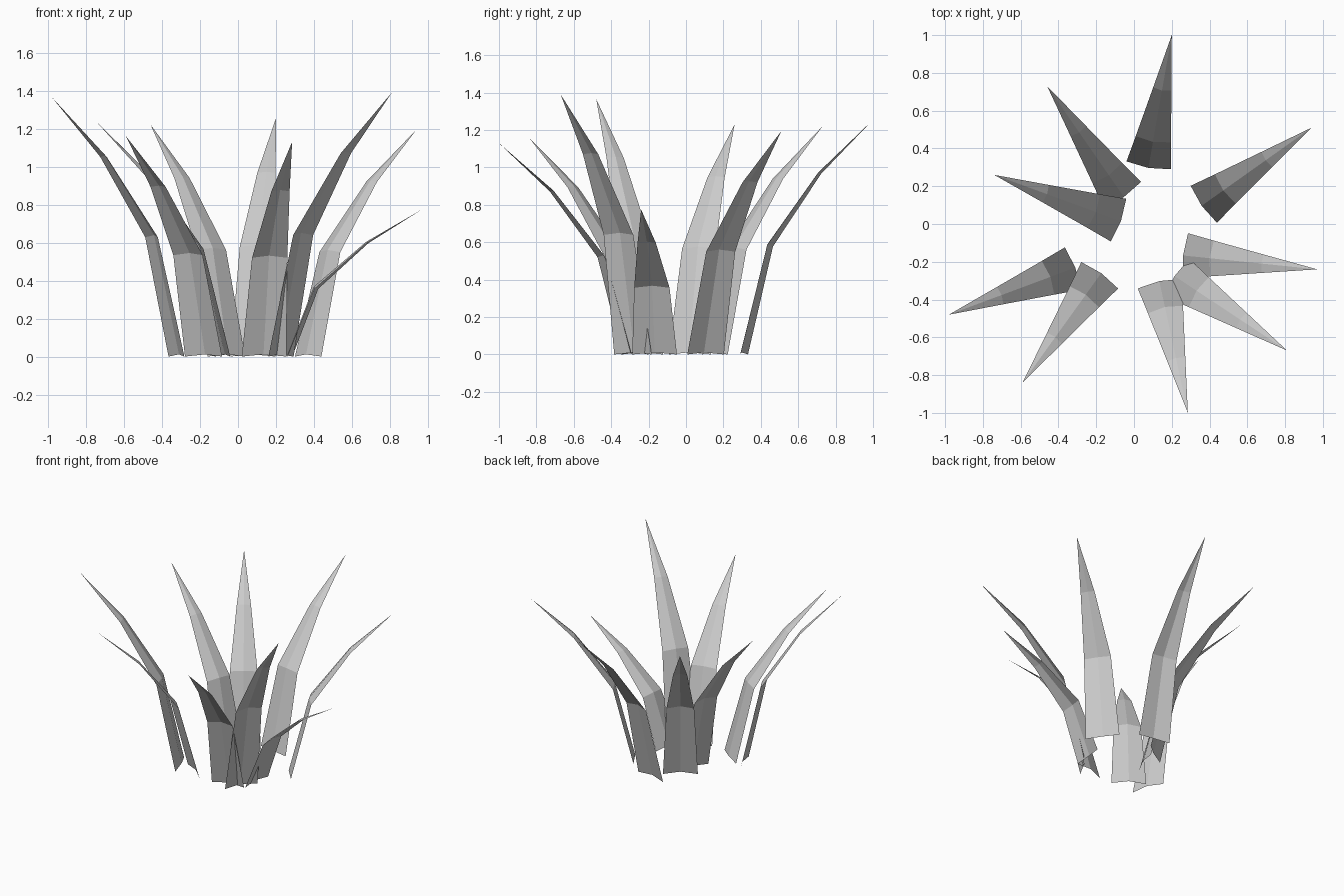
import bpy, bmesh
from math import radians, cos, sin

if "Cube" in bpy.data.objects:
    bpy.data.objects.remove(bpy.data.objects["Cube"])

# One plain colour for all leaves
grey = bpy.data.materials.new("leaf_grey")
grey.diffuse_color = (0.6, 0.6, 0.6, 1)
grey.use_nodes = True
grey.node_tree.nodes["Principled BSDF"].inputs["Base Color"].default_value = grey.diffuse_color

# Leaf profile rows: outward reach, height fraction, half width, crease lift
ROWS = [(0.0, 0.0, 0.12, 0.014), (0.14, 0.46, 0.095, 0.014), (0.41, 0.77, 0.049, 0.008)]
REACH = 0.70

# Leaves: tip x, tip y, heading in degrees, height
LEAVES = [
    (0.20, 1.00, 80, 1.255), (-0.46, 0.73, 124.7, 1.22), (-0.74, 0.26, 160, 1.23),
    (-0.98, -0.48, 200.4, 1.365), (-0.59, -0.84, 234.3, 1.16), (0.285, -1.00, -77.8, 1.13),
    (0.81, -0.67, -33.5, 1.39), (0.97, -0.24, -5.9, 0.775), (0.94, 0.51, 35.4, 1.195),
]


def make_leaf(index, tip_x, tip_y, heading, height):
    """Bent, tapering leaf with a shallow centre crease."""
    c, s = cos(radians(heading)), sin(radians(heading))
    bx, by = tip_x - REACH * c, tip_y - REACH * s
    bm = bmesh.new()

    def vert(out, side, z):
        return bm.verts.new((bx + out * c - side * s, by + out * s + side * c, z))

    rows = []
    for out, frac, half, lift in ROWS:
        z = frac * height
        rows.append([vert(out, half, z), vert(out - lift, 0, z + lift * 0.8), vert(out, -half, z)])
    tip = vert(REACH, 0, height)
    for low, high in zip(rows, rows[1:]):
        for i in range(2):
            bm.faces.new((low[i], low[i + 1], high[i + 1], high[i]))
    for i in range(2):
        bm.faces.new((rows[-1][i], rows[-1][i + 1], tip))
    # front of each leaf faces inward and up
    bm.normal_update()
    for f in bm.faces:
        if f.normal.x * c + f.normal.y * s > 0:
            f.normal_flip()
    mesh = bpy.data.meshes.new(f"leaf_{index}")
    bm.to_mesh(mesh)
    bm.free()
    mesh.materials.append(grey)
    bpy.context.collection.objects.link(bpy.data.objects.new(f"leaf_{index}", mesh))


for n, leaf in enumerate(LEAVES, 1):
    make_leaf(n, *leaf)
